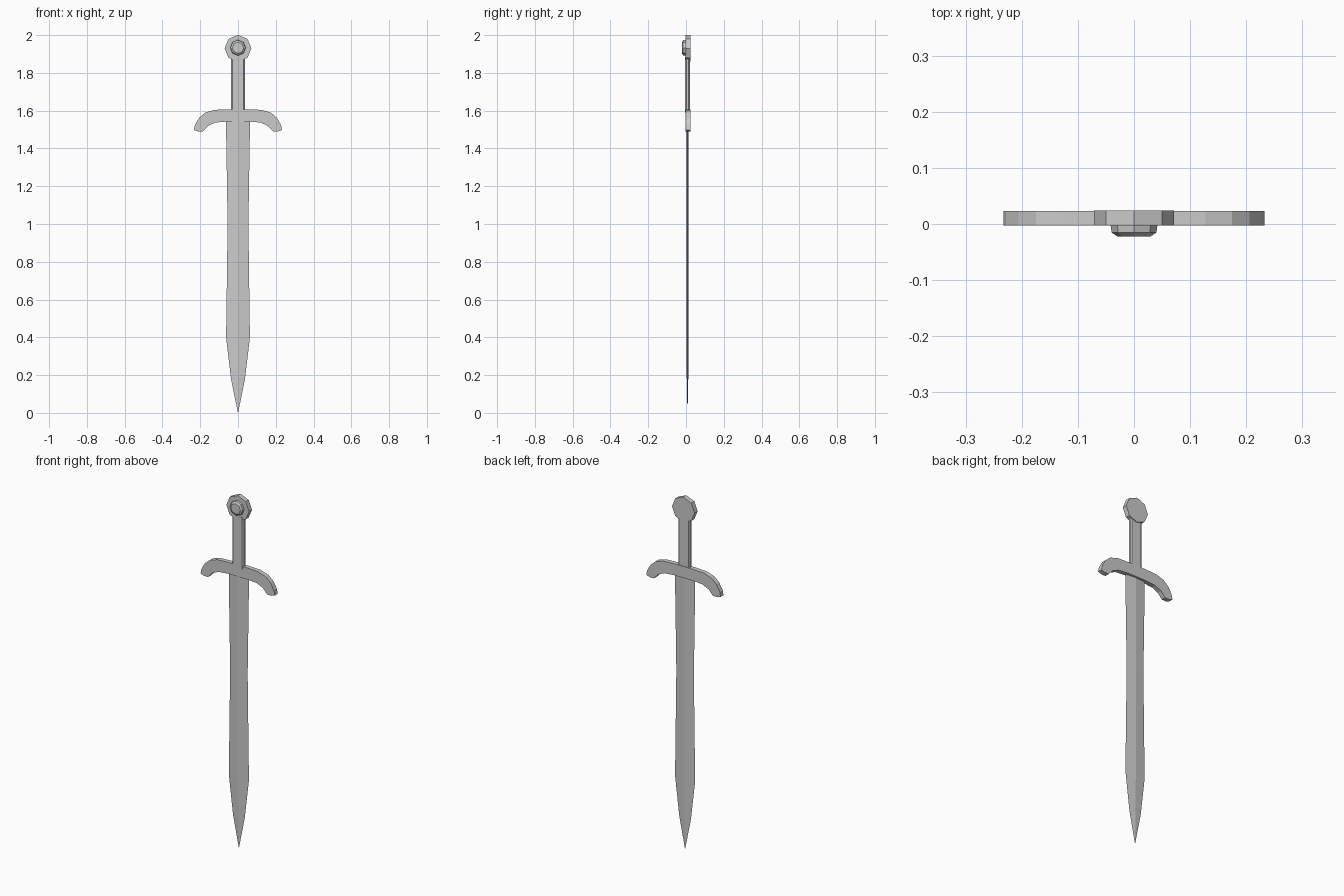
import bpy, bmesh, math

if "Cube" in bpy.data.objects:
    bpy.data.objects.remove(bpy.data.objects["Cube"])


def finish(name, bm):
    bmesh.ops.recalc_face_normals(bm, faces=bm.faces)
    mesh = bpy.data.meshes.new(name)
    bm.to_mesh(mesh)
    bm.free()
    obj = bpy.data.objects.new(name, mesh)
    bpy.context.collection.objects.link(obj)
    return obj


def loft(name, rings):
    """Skin a stack of closed rings and cap both ends."""
    bm = bmesh.new()
    loops = [[bm.verts.new(p) for p in ring] for ring in rings]
    n = len(loops[0])
    for a, b in zip(loops, loops[1:]):
        for i in range(n):
            j = (i + 1) % n
            bm.faces.new((a[i], a[j], b[j], b[i]))
    bm.faces.new(loops[0])
    bm.faces.new(loops[-1])
    bmesh.ops.remove_doubles(bm, verts=bm.verts, dist=0.00001)
    return finish(name, bm)


def octagon(r, y, z):
    return [(r * math.sin(i * math.pi / 4), y, z + r * math.cos(i * math.pi / 4))
            for i in range(8)]


# Blade: slim diamond section, slightly waisted, tapering to the tip
def diamond(w, t, z, y=0.008):
    return [(-w, y, z), (0, y - t, z), (w, y, z), (0, y + t, z)]


loft("blade", [diamond(*s) for s in (
    (0.064, 0.006, 1.56), (0.055, 0.006, 1.0), (0.063, 0.006, 0.4),
    (0.037, 0.004, 0.18), (0.0005, 0.0003, 0.0))])

# Crossguard: half outline mirrored across x, extruded in depth
half = [(0.06, 1.607), (0.127, 1.604), (0.175, 1.589), (0.206, 1.562),
        (0.228, 1.524), (0.233, 1.497), (0.212, 1.49), (0.185, 1.49),
        (0.159, 1.519), (0.12, 1.537), (0.06, 1.542)]
outline = half + [(-x, z) for x, z in reversed(half)]
loft("crossguard", [[(x, y, z) for x, z in outline] for y in (-0.003, 0.023)])

# Grip: flat bar with chamfered long edges
section = [(-0.029, -0.004), (0.029, -0.004), (0.036, 0.003), (0.036, 0.014),
           (0.029, 0.02), (-0.029, 0.02), (-0.036, 0.014), (-0.036, 0.003)]
loft("grip", [[(x, y, z) for x, y in section] for z in (1.59, 1.885)])

# Pommel: octagonal disc with a faceted stud on the front
loft("pommel", [octagon(0.071, y, 1.93) for y in (-0.003, 0.024)])
loft("pommel_stud", [octagon(r, y, 1.933) for r, y in (
    (0.042, 0.0), (0.040, -0.015), (0.030, -0.022))])
